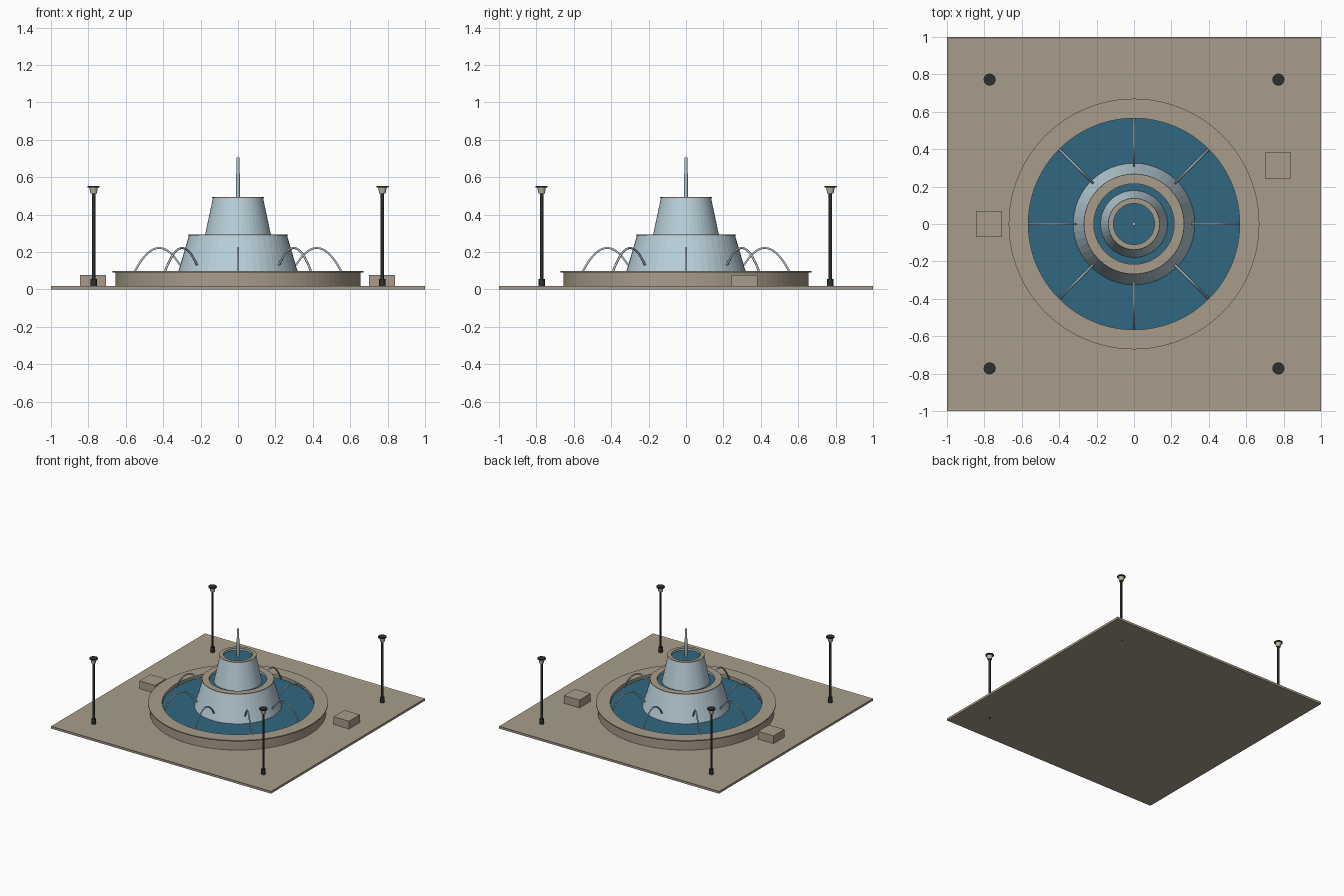
import bpy, bmesh, math

if "Cube" in bpy.data.objects:
    bpy.data.objects.remove(bpy.data.objects["Cube"])


def material(name, rgb):
    m = bpy.data.materials.new(name)
    m.diffuse_color = (*rgb, 1)
    m.use_nodes = True
    m.node_tree.nodes["Principled BSDF"].inputs["Base Color"].default_value = m.diffuse_color
    return m


STONE = material("sand_stone", (0.39, 0.335, 0.255))
BLUE = material("pale_blue_stone", (0.49, 0.63, 0.70))
WATER = material("deep_water", (0.03, 0.135, 0.22))
DARK = material("dark_iron", (0.025, 0.03, 0.028))
JET = material("water_jet", (0.46, 0.56, 0.60))
GLASS = material("lamp_glass", (0.52, 0.47, 0.36))


def finish(name, bm, mat):
    bmesh.ops.recalc_face_normals(bm, faces=bm.faces)
    me = bpy.data.meshes.new(name)
    bm.to_mesh(me)
    bm.free()
    me.materials.append(mat)
    ob = bpy.data.objects.new(name, me)
    bpy.context.collection.objects.link(ob)
    return ob


def lathe(name, profile, mat, at=(0, 0), segs=48, closed=False):
    """Revolve (radius, z) points around a vertical axis."""
    bm = bmesh.new()
    rings = []
    for r, z in profile:
        if r == 0:
            rings.append([bm.verts.new((at[0], at[1], z))] * segs)
        else:
            rings.append([bm.verts.new((at[0] + r * math.cos(a), at[1] + r * math.sin(a), z))
                          for a in (math.tau * i / segs for i in range(segs))])
    pairs = list(zip(rings, rings[1:] + rings[:1])) if closed else list(zip(rings, rings[1:]))
    for a, b in pairs:
        for i in range(segs):
            j = (i + 1) % segs
            bm.faces.new(list(dict.fromkeys((a[i], a[j], b[j], b[i]))))
    return finish(name, bm, mat)


def box(name, x, y, size, z0, z1, mat):
    bm = bmesh.new()
    bmesh.ops.create_cube(bm, size=1)
    for v in bm.verts:
        v.co = (x + v.co.x * size, y + v.co.y * size, z0 + (v.co.z + 0.5) * (z1 - z0))
    return finish(name, bm, mat)


# Paved square with a narrow raised kerb
plaza = box("plaza", 0, 0, 2, 0, 0.018, STONE)
bm = bmesh.new()
bm.from_mesh(plaza.data)
top = [f for f in bm.faces if f.normal.z > 0.9]
bmesh.ops.inset_region(bm, faces=top, thickness=0.017)
bmesh.ops.translate(bm, verts=top[0].verts, vec=(0, 0, -0.004))
bm.to_mesh(plaza.data)
bm.free()

# Main basin with overhanging lip, and its water
lathe("basin", [(0.655, 0.01), (0.655, 0.092), (0.67, 0.092), (0.67, 0.1),
                (0.565, 0.1), (0.565, 0.01)], STONE, segs=96, closed=True)
lathe("basin_water", [(0.57, 0.075), (0, 0.075)], WATER, segs=96)

# Two tapering tiers, each with a stone lip and a pool on top
for name, z0, z1, r0, r1, lip, hole in (
        ("lower_tier", 0.02, 0.29, 0.341, 0.262, 0.268, 0.215),
        ("upper_tier", 0.25, 0.49, 0.185, 0.134, 0.138, 0.11)):
    lathe(name, [(r0, z0), (r1, z1), (hole, z1), (hole, z0)], BLUE, closed=True)
    lathe(name + "_lip", [(lip, z1 - 0.002), (lip, z1 + 0.005), (hole, z1 + 0.005),
                          (hole, z1 - 0.002)], STONE, closed=True)
    lathe(name + "_water", [(hole + 0.003, z1 - 0.012), (0, z1 - 0.012)], WATER)

# Central upright jet
lathe("centre_jet", [(0, 0.47), (0.01, 0.47), (0.009, 0.705), (0, 0.705)], JET, segs=12)

# Eight arcing jets from the lower tier into the basin
for k in range(8):
    a = math.tau * k / 8
    cu = bpy.data.curves.new("arc_jet", 'CURVE')
    cu.dimensions = '3D'
    cu.bevel_depth = 0.006
    cu.bevel_resolution = 1
    cu.use_fill_caps = True
    sp = cu.splines.new('POLY')
    sp.points.add(16)
    for i, p in enumerate(sp.points):
        t = i / 16
        r = 0.31 + 0.255 * t
        p.co = (r * math.cos(a), r * math.sin(a), 0.13 - 0.06 * t + 0.48 * t * (1 - t), 1)
    cu.materials.append(JET)
    bpy.context.collection.objects.link(bpy.data.objects.new("arc_jet", cu))

# Four corner lamps: foot and pole, glass head, flat cap
for sx in (-1, 1):
    for sy in (-1, 1):
        at = (0.772 * sx, 0.772 * sy)
        lathe("lamp_post", [(0, 0), (0.017, 0), (0.017, 0.055), (0.009, 0.055),
                            (0.009, 0.515), (0, 0.515)], DARK, at, 16)
        lathe("lamp_head", [(0, 0.513), (0.017, 0.513), (0.023, 0.546), (0, 0.546)], GLASS, at, 16)
        lathe("lamp_cap", [(0, 0.546), (0.032, 0.546), (0.032, 0.554), (0, 0.554)], DARK, at, 24)

# Two stone seat blocks
box("seat_block_right", 0.77, 0.312, 0.14, 0.01, 0.078, STONE)
box("seat_block_left", -0.775, 0, 0.14, 0.01, 0.078, STONE)
